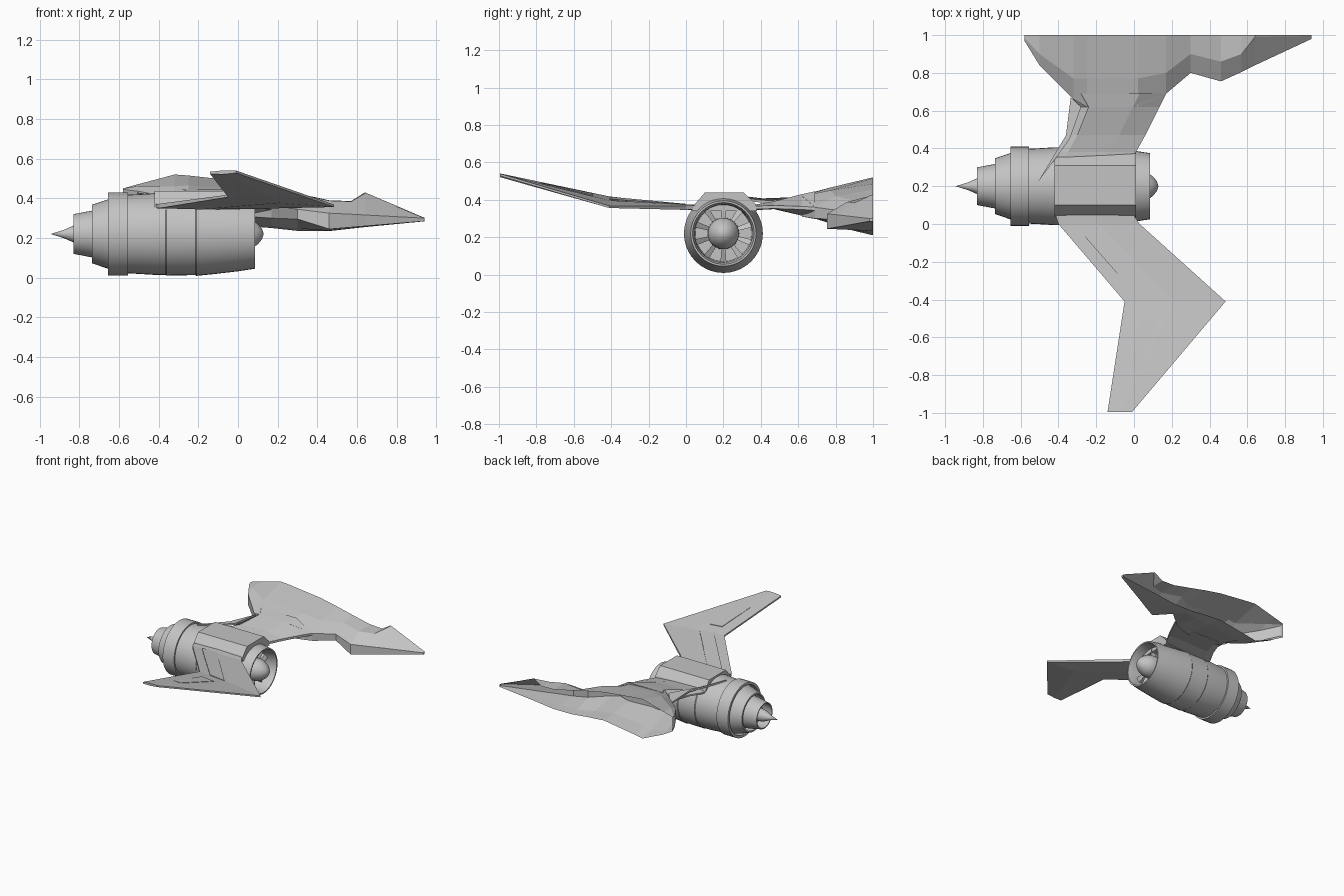
import bpy, bmesh, math
from mathutils import Vector

grey = bpy.data.materials.new("hull_grey")
grey.diffuse_color = (0.55, 0.55, 0.55, 1)


def finish(name, bm, smooth=False):
    bmesh.ops.remove_doubles(bm, verts=bm.verts, dist=1e-5)
    bmesh.ops.recalc_face_normals(bm, faces=bm.faces)
    me = bpy.data.meshes.new(name)
    bm.to_mesh(me)
    bm.free()
    me.materials.append(grey)
    ob = bpy.data.objects.new(name, me)
    bpy.context.collection.objects.link(ob)
    if smooth:
        bpy.ops.object.select_all(action='DESELECT')
        ob.select_set(True)
        bpy.context.view_layer.objects.active = ob
        bpy.ops.object.shade_smooth_by_angle(angle=math.radians(35))
    return ob


def loft(name, sections, closed=True, caps=(True, True)):
    """Skin equal-length rings of points."""
    bm = bmesh.new()
    rows = [[bm.verts.new(p) for p in s] for s in sections]
    n = len(rows[0])
    for a, b in zip(rows, rows[1:]):
        for i in range(n if closed else n - 1):
            j = (i + 1) % n
            bm.faces.new((a[i], a[j], b[j], b[i]))
    for flag, row in zip(caps, (rows[0], rows[-1])):
        if flag:
            bm.faces.new(row)
    return finish(name, bm)


CY, CZ = 0.20, 0.22


def lathe(name, profile, sides=40):
    """Revolve (x, radius) pairs about the engine axis."""
    bm = bmesh.new()
    rows = []
    for x, r in profile:
        rows.append([bm.verts.new((x, CY + r * math.cos(2 * math.pi * k / sides),
                                   CZ + r * math.sin(2 * math.pi * k / sides)))
                     for k in range(sides)])
    for a, b in zip(rows, rows[1:]):
        for i in range(sides):
            j = (i + 1) % sides
            bm.faces.new((a[i], a[j], b[j], b[i]))
    return finish(name, bm, True)


# Engine: intake cowl, bands, stepped nozzles, cones
lathe("engine_cowl", [(-0.06, 0.01), (-0.06, 0.150), (0.04, 0.155), (0.085, 0.165),
                      (0.085, 0.175), (0.0, 0.188), (-0.13, 0.203), (-0.21, 0.211),
                      (-0.215, 0.207), (-0.36, 0.210), (-0.365, 0.206), (-0.42, 0.206),
                      (-0.50, 0.201), (-0.56, 0.198), (-0.60, 0.195)])
lathe("engine_band", [(-0.555, 0.19), (-0.555, 0.210), (-0.655, 0.210),
                      (-0.655, 0.190), (-0.60, 0.185)])
lathe("outer_nozzle", [(-0.60, 0.19), (-0.655, 0.175), (-0.735, 0.148),
                       (-0.735, 0.136), (-0.65, 0.155), (-0.65, 0.08)])
lathe("inner_nozzle", [(-0.64, 0.125), (-0.735, 0.118), (-0.83, 0.100),
                       (-0.83, 0.092), (-0.74, 0.10), (-0.74, 0.02)])
lathe("exhaust_cone", [(-0.74, 0.055), (-0.83, 0.042), (-0.88, 0.02), (-0.945, 0.0)], 24)
lathe("intake_spinner", [(-0.06, 0.085), (0.04, 0.083), (0.07, 0.072), (0.10, 0.052),
                         (0.12, 0.028), (0.13, 0.0)], 24)

# Intake guide vanes
for k in range(10):
    a = 2 * math.pi * (k + 0.5) / 10
    rad = Vector((0, math.cos(a), math.sin(a)))
    tan = Vector((0, -math.sin(a), math.cos(a)))
    ring = []
    for r, w in ((0.075, 0.010), (0.155, 0.016)):
        c = Vector((0, CY, CZ)) + rad * r
        ring.append([c + tan * (s * w) + Vector((x, 0, 0))
                     for s, x in ((-1, 0.015), (1, 0.0), (1, -0.05), (-1, -0.05))])
    loft(f"intake_vane_{k}", ring)

# Faceted fairing on top of the engine
loft("engine_fairing", [[(x, 0.03, 0.34), (x, 0.05, 0.38), (x, 0.10, 0.438),
                         (x, 0.31, 0.438), (x, y, 0.38), (x, y + 0.01, 0.34)]
                        for x, y in ((-0.42, 0.35), (0.01, 0.37))])

# Swept, cranked wing: y, rear x, rear z, front x, front z, thickness
WING = [(0.06, -0.42, 0.372, -0.01, 0.372, 0.022),
        (0.0, -0.40, 0.372, 0.03, 0.368, 0.022),
        (-0.41, -0.05, 0.418, 0.485, 0.368, 0.012),
        (-0.995, -0.14, 0.534, -0.01, 0.540, 0.012)]
loft("wing", [[(xr, y, zr), ((xr + xf) / 2, y, (zr + zf) / 2 + 0.004), (xf, y, zf),
               (xf, y, zf - t), ((xr + xf) / 2, y, (zr + zf) / 2 - t - 0.004), (xr, y, zr - t)]
              for y, xr, zr, xf, zf, t in WING])


def wing_point(i, t, c, lift):
    """Point on wing bay i, spanwise t, chordwise c."""
    a, b = WING[i], WING[i + 1]
    y, xr, zr, xf, zf, _ = (p + (q - p) * t for p, q in zip(a, b))
    return (xr + (xf - xr) * c, y, zr + (zf - zr) * c + lift)


# Raised skin panels on the wing
for name, i, corners in (("inner_wing_panel", 1, ((0.0, 0.19), (1, 0.17), (1, 0.41), (0.0, 0.5))),
                         ("outer_wing_panel", 2, ((0.15, 0.2), (0.62, 0.3), (0.62, 0.5), (0.15, 0.42)))):
    loft(name, [[wing_point(i, t, c, h) for t, c in corners] for h in (0.001, 0.007)])

# Arm between engine and fuselage: y, rear x, front x, edge z, top z, bottom z
ARM = [(0.30, -0.42, -0.02, 0.360, 0.372, 0.345),
       (0.38, -0.41, 0.01, 0.362, 0.376, 0.345),
       (0.47, -0.36, 0.06, 0.365, 0.392, 0.350),
       (0.62, -0.30, 0.135, 0.360, 0.430, 0.315),
       (0.69, -0.34, 0.17, 0.355, 0.445, 0.300)]
loft("wing_arm", [[(a, y, e), (a + 0.06, y, t), (b - 0.14, y, t), (b, y, e + 0.005),
                   (b, y, e - 0.012), (b - 0.14, y, z), (a + 0.06, y, z), (a, y, e - 0.012)]
                  for y, a, b, e, t, z in ARM])

# Thin strake behind the arm
strake = [(-0.51, 0.22, 0.430), (-0.36, 0.47, 0.400), (-0.335, 0.67, 0.370),
          (-0.28, 0.62, 0.415), (-0.34, 0.45, 0.395), (-0.42, 0.34, 0.405)]
loft("rear_strake", [[(x, y, z - d) for x, y, z in strake] for d in (0, 0.014)])

# Half fuselage, open on the centre plane:
# x, top z, ridge y, ridge z, rim y, rim top z, rim bottom z, bottom z
HULL = [(-0.58, 0.450, 0.985, 0.450, 0.97, 0.445, 0.36, 0.335),
        (-0.50, 0.472, 0.90, 0.462, 0.84, 0.435, 0.35, 0.29),
        (-0.32, 0.520, 0.77, 0.460, 0.66, 0.400, 0.34, 0.21),
        (-0.25, 0.515, 0.77, 0.465, 0.62, 0.425, 0.32, 0.222),
        (0.02, 0.485, 0.77, 0.450, 0.62, 0.420, 0.31, 0.262),
        (0.17, 0.455, 0.80, 0.420, 0.69, 0.360, 0.30, 0.250),
        (0.30, 0.425, 0.90, 0.395, 0.80, 0.345, 0.295, 0.236),
        (0.46, 0.390, 0.86, 0.388, 0.755, 0.325, 0.245, 0.235),
        (0.57, 0.386, 0.90, 0.384, 0.805, 0.320, 0.254, 0.247),
        (0.64, 0.430, 0.99, 0.425, 0.84, 0.316, 0.26, 0.255),
        (0.94, 0.302, 0.995, 0.301, 0.98, 0.300, 0.285, 0.284)]
loft("fuselage_half", [[(x, 1.0, zt), (x, ry, rz), (x, my, mt), (x, my, mb),
                        (x, my + (1 - my) * 0.68, mb + (zb - mb) * 0.8), (x, 1.0, zb)]
                       for x, zt, ry, rz, my, mt, mb, zb in HULL], closed=False)
